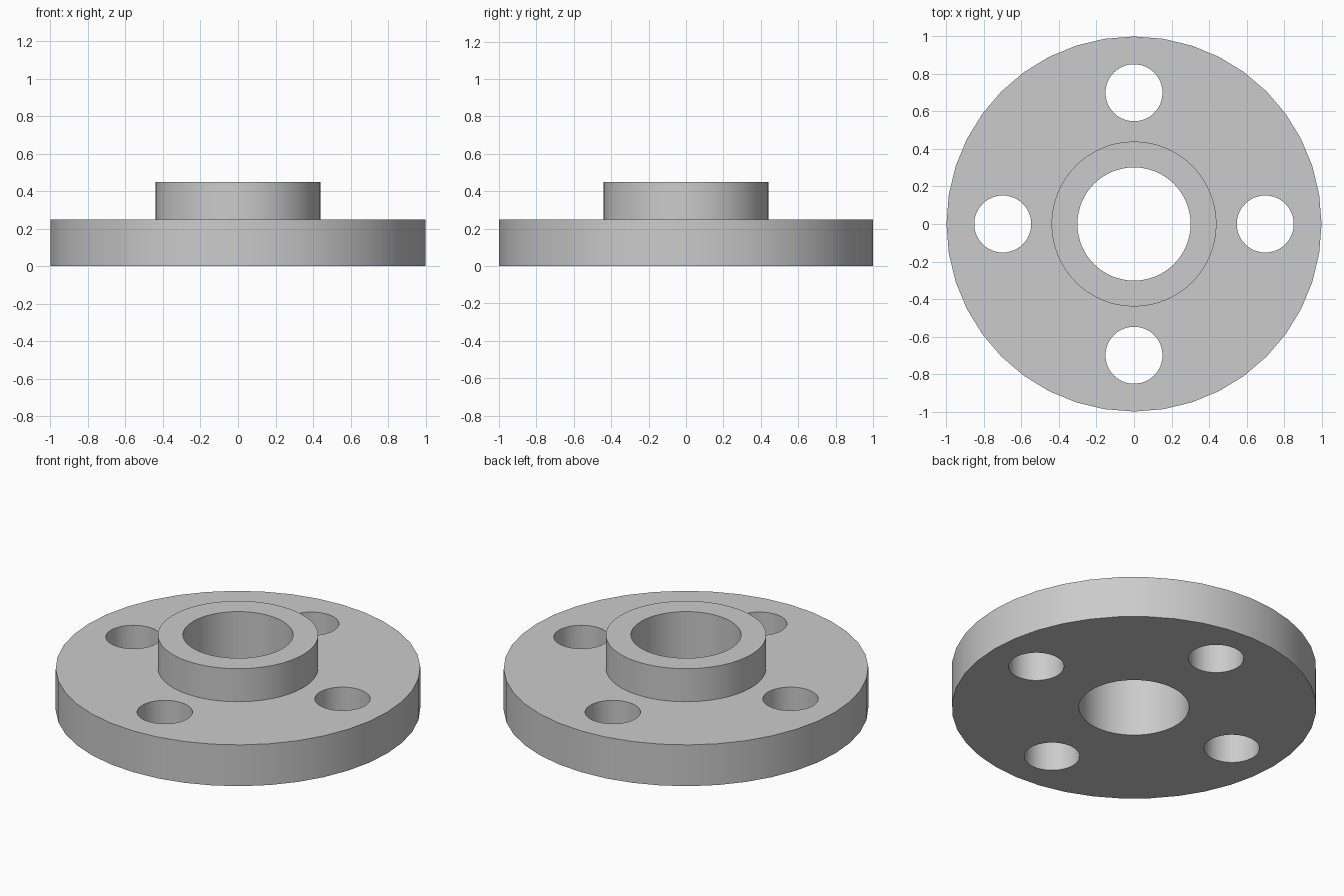
import bpy
import math

cube = bpy.data.objects.get("Cube")
if cube:
    bpy.data.objects.remove(cube, do_unlink=True)

DISC_TOP, HUB_TOP = 0.25, 0.45
HOLE_CIRCLE = 0.7

# Material
steel = bpy.data.materials.new("grey_metal")
steel.use_nodes = True
colour = (0.6, 0.6, 0.6, 1)
steel.diffuse_color = colour
steel.node_tree.nodes["Principled BSDF"].inputs["Base Color"].default_value = colour


def cylinder(name, radius, bottom, top, sides, x=0, y=0):
    bpy.ops.mesh.primitive_cylinder_add(
        vertices=sides, radius=radius, depth=top - bottom,
        location=(x, y, (bottom + top) / 2))
    obj = bpy.context.object
    obj.name = name
    obj.data.materials.append(steel)
    return obj


def combine(target, tool, operation):
    mod = target.modifiers.new(tool.name, "BOOLEAN")
    mod.operation = operation
    mod.solver = "EXACT"
    mod.object = tool
    bpy.context.view_layer.objects.active = target
    bpy.ops.object.modifier_apply(modifier=mod.name)
    bpy.data.objects.remove(tool, do_unlink=True)


# Round plate with the raised hub joined to it
flange = cylinder("flange", 1, 0, DISC_TOP, 40)
combine(flange, cylinder("hub", 0.44, 0.1, HUB_TOP, 64), "UNION")

# Central bore
combine(flange, cylinder("bore", 0.302, -0.1, HUB_TOP + 0.1, 64), "DIFFERENCE")

# Four bolt holes
for i in range(4):
    a = i * math.pi / 2
    hole = cylinder("bolt_hole", 0.152, -0.1, DISC_TOP + 0.1, 48,
                    HOLE_CIRCLE * math.cos(a), HOLE_CIRCLE * math.sin(a))
    combine(flange, hole, "DIFFERENCE")

# Smooth walls, sharp rims
bpy.ops.object.select_all(action="DESELECT")
flange.select_set(True)
bpy.context.view_layer.objects.active = flange
bpy.ops.object.shade_smooth_by_angle(angle=math.radians(30))
